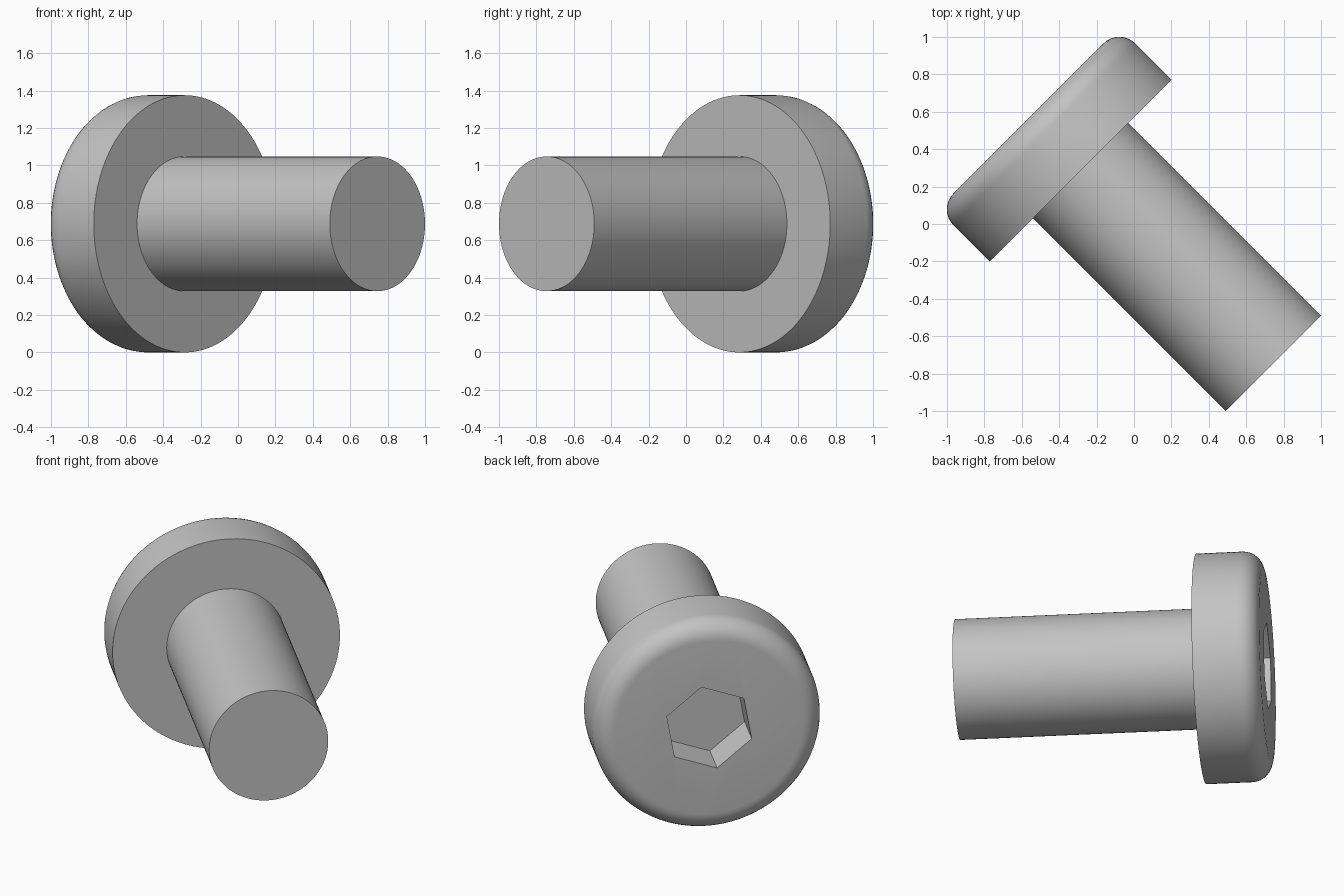
import bpy, bmesh, math
from mathutils import Matrix

if "Cube" in bpy.data.objects:
    bpy.data.objects.remove(bpy.data.objects["Cube"])

HEAD_R, HEAD_H, FILLET = 0.6875, 0.395, 0.12
SHAFT_R, SHAFT_L = 0.36, 1.457
SOCKET_R, SOCKET_DEPTH, SOCKET_ROLL = 0.273, 0.245, math.radians(40)

steel = bpy.data.materials.new("steel_grey")
steel.diffuse_color = (0.55, 0.55, 0.55, 1)
steel.use_nodes = True
steel.node_tree.nodes["Principled BSDF"].inputs["Base Color"].default_value = steel.diffuse_color

# Bolt axis (local z) points out of the head toward back left, local y is up
k = math.sqrt(0.5)
pose = Matrix(((-k, 0, -k, -0.285),
               (-k, 0, k, 0.285),
               (0, 1, 0, HEAD_R),
               (0, 0, 0, 1)))


def stacked_rings(name, profile, sides, roll=0.0):
    """Closed solid of revolution from (radius, height) pairs, bottom to top."""
    bm = bmesh.new()
    rings = [[bm.verts.new((r * math.cos(roll + 2 * math.pi * i / sides),
                            r * math.sin(roll + 2 * math.pi * i / sides), z))
              for i in range(sides)] for r, z in profile]
    for low, high in zip(rings, rings[1:]):
        for i in range(sides):
            j = (i + 1) % sides
            bm.faces.new((low[i], low[j], high[j], high[i]))
    bm.faces.new(rings[0][::-1])
    bm.faces.new(rings[-1])
    mesh = bpy.data.meshes.new(name)
    bm.to_mesh(mesh)
    bm.free()
    mesh.materials.append(steel)
    obj = bpy.data.objects.new(name, mesh)
    bpy.context.collection.objects.link(obj)
    obj.matrix_world = pose
    return obj


# Shaft and head with a rounded outer rim
profile = [(SHAFT_R, -SHAFT_L), (SHAFT_R, 0), (HEAD_R, 0)]
for i in range(9):
    a = math.pi / 2 * i / 8
    profile.append((HEAD_R - FILLET + FILLET * math.cos(a),
                    HEAD_H - FILLET + FILLET * math.sin(a)))
bolt = stacked_rings("bolt", profile, 128)

# Hexagonal socket cut into the head
cutter = stacked_rings("socket_cutter",
                       [(SOCKET_R, HEAD_H - SOCKET_DEPTH), (SOCKET_R, HEAD_H + 0.2)],
                       6, SOCKET_ROLL)
cutter.hide_render = True
cut = bolt.modifiers.new("socket", 'BOOLEAN')
cut.operation = 'DIFFERENCE'
cut.solver = 'EXACT'
cut.object = cutter
bpy.context.view_layer.objects.active = bolt
bolt.select_set(True)
cutter.select_set(False)
bpy.ops.object.modifier_apply(modifier=cut.name)
bpy.data.objects.remove(cutter)
bpy.ops.object.shade_smooth_by_angle(angle=math.radians(30))
